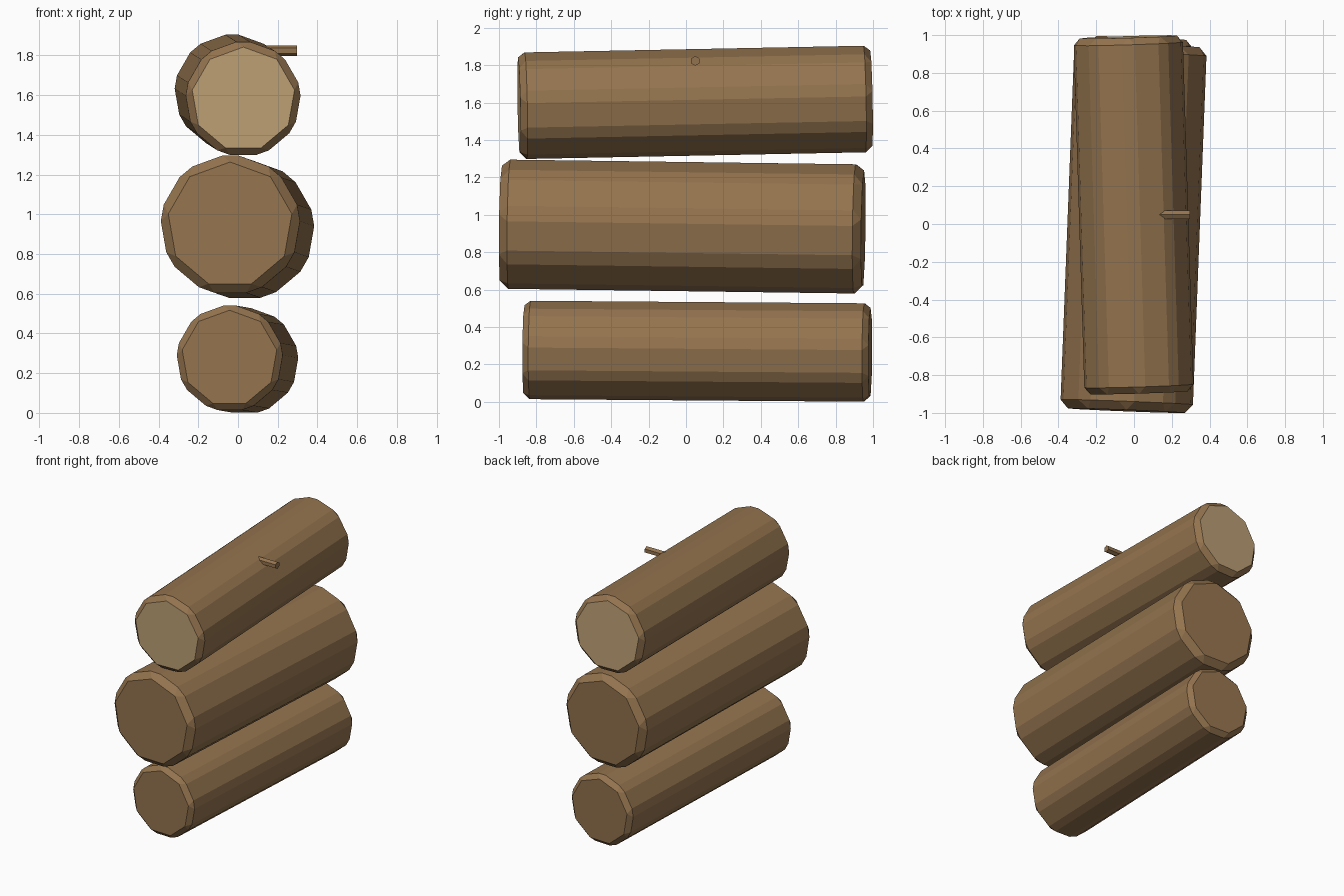
import bpy
import bmesh
import math
from mathutils import Vector, Matrix

if "Cube" in bpy.data.objects:
    bpy.data.objects.remove(bpy.data.objects["Cube"])


def material(name, rgb):
    m = bpy.data.materials.new(name)
    m.diffuse_color = (*rgb, 1)
    m.use_nodes = True
    m.node_tree.nodes["Principled BSDF"].inputs["Base Color"].default_value = m.diffuse_color
    return m


bark = material("bark", (0.296, 0.174, 0.077))
cut_wood = material("cut_wood", (0.525, 0.360, 0.183))


def rod(name, start, end, radius, sides, bevel=0.0, end_mat=None):
    """Prism from start to end with one corner pointing up and chamfered edges."""
    start, end = Vector(start), Vector(end)
    axis = (end - start).normalized()
    side = axis.cross(Vector((0, 0, 1))).normalized()
    up = side.cross(axis)
    bm = bmesh.new()
    rings = []
    for centre in (start, end):
        ring = []
        for i in range(sides):
            a = 2 * math.pi * i / sides
            ring.append(bm.verts.new(centre + radius * (side * math.sin(a) + up * math.cos(a))))
        rings.append(ring)
    for i in range(sides):
        j = (i + 1) % sides
        bm.faces.new((rings[0][i], rings[0][j], rings[1][j], rings[1][i]))
    bm.faces.new(rings[0])
    bm.faces.new(rings[1])
    bmesh.ops.recalc_face_normals(bm, faces=bm.faces)
    if bevel:
        bmesh.ops.bevel(bm, geom=bm.edges[:], offset=bevel, segments=1,
                        profile=0.5, affect='EDGES')
    # end faces are the ones square to the axis
    bm.normal_update()
    for f in bm.faces:
        f.material_index = 1 if end_mat and abs(f.normal.dot(axis)) > 0.98 else 0
    mesh = bpy.data.meshes.new(name)
    bm.to_mesh(mesh)
    bm.free()
    mesh.materials.append(bark)
    if end_mat:
        mesh.materials.append(end_mat)
    obj = bpy.data.objects.new(name, mesh)
    bpy.context.collection.objects.link(obj)
    return obj


# Stacked logs, each skewed a little
rod("bottom_log", (-0.043, -0.865, 0.275), (0.038, 0.985, 0.261), 0.277, 9, 0.033)
rod("middle_log", (-0.040, -0.988, 0.947), (0.035, 0.948, 0.921), 0.364, 9, 0.045)
rod("top_log", (0.027, -0.893, 1.580), (-0.031, 0.990, 1.617), 0.300, 9, 0.036, cut_wood)

# Twig stub on the top log
rod("twig", (0.10, 0.05, 1.823), (0.297, 0.05, 1.823), 0.026, 6)
